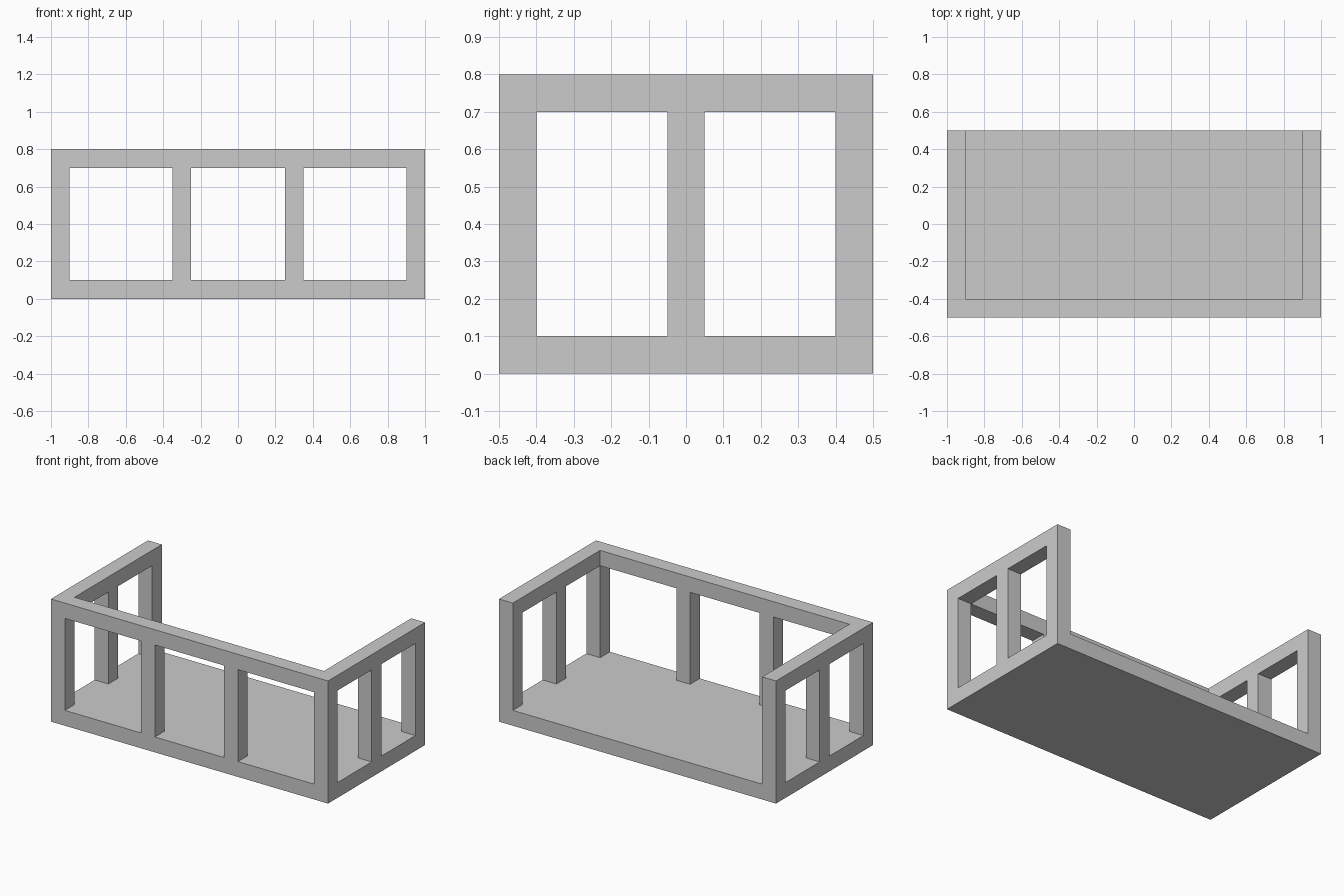
import bpy, bmesh
from itertools import product

if "Cube" in bpy.data.objects:
    bpy.data.objects.remove(bpy.data.objects["Cube"])

# Grid lines: every wall, post and rail is 0.1 thick
xs = [-1, -0.9, -0.35, -0.25, 0.25, 0.35, 0.9, 1]
ys = [-0.5, -0.4, -0.05, 0.05, 0.4, 0.5]
zs = [0, 0.1, 0.7, 0.8]
NX, NY, NZ = len(xs) - 1, len(ys) - 1, len(zs) - 1


def is_solid(i, j, k):
    if not (0 <= i < NX and 0 <= j < NY and 0 <= k < NZ):
        return False
    if k == 0:                                    # floor slab
        return True
    on_front, on_side = j == 0, i in (0, NX - 1)
    if k == 2:                                    # U-shaped top rail
        return on_front or on_side
    front_post = on_front and i in (0, 2, 4, 6)   # upright posts
    side_post = on_side and j in (0, 2, 4)
    return front_post or side_post


bm = bmesh.new()
verts = {}


def corner(c):
    if c not in verts:
        verts[c] = bm.verts.new((xs[c[0]], ys[c[1]], zs[c[2]]))
    return verts[c]


# Skin only the outside of the solid cells, giving one closed mesh
for cell in product(range(NX), range(NY), range(NZ)):
    if not is_solid(*cell):
        continue
    for axis, side in product(range(3), (0, 1)):
        near = list(cell)
        near[axis] += 1 if side else -1
        if is_solid(*near):
            continue
        u, v = (axis + 1) % 3, (axis + 2) % 3
        loop = []
        for du, dv in ((0, 0), (1, 0), (1, 1), (0, 1)):
            c = list(cell)
            c[axis] += side
            c[u] += du
            c[v] += dv
            loop.append(corner(tuple(c)))
        bm.faces.new(loop if side else loop[::-1])

# Open-backed tray with railing
mesh = bpy.data.meshes.new("railed_platform")
bm.to_mesh(mesh)
bm.free()
obj = bpy.data.objects.new("railed_platform", mesh)
bpy.context.collection.objects.link(obj)
